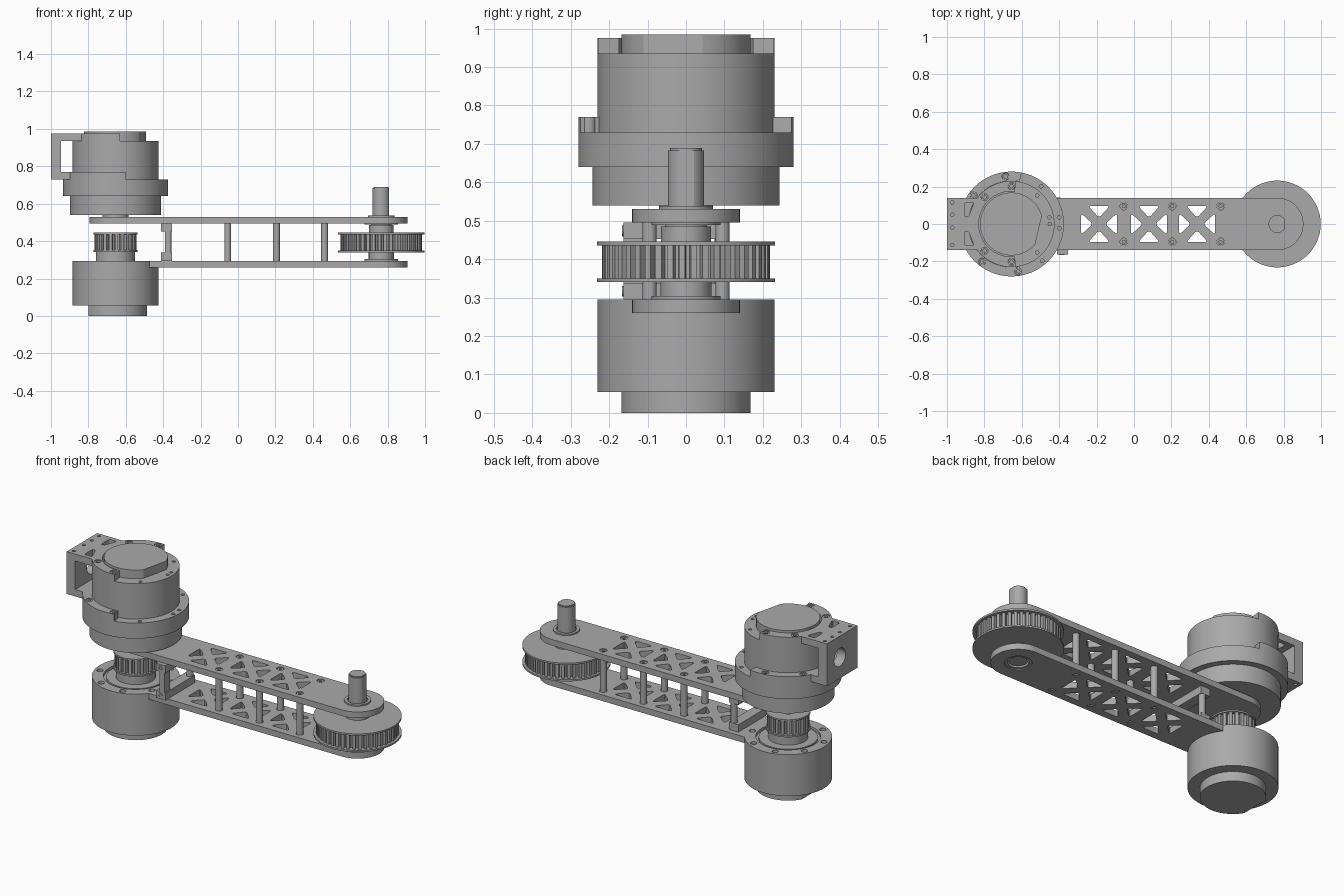
import bpy, bmesh
from math import sin, cos, pi, radians, asin
from mathutils import Matrix, Vector

if "Cube" in bpy.data.objects:
    bpy.data.objects.remove(bpy.data.objects["Cube"])

metal = bpy.data.materials.new("machined grey")
metal.use_nodes = True
grey = (0.40, 0.40, 0.40, 1)
metal.diffuse_color = grey
metal.node_tree.nodes["Principled BSDF"].inputs["Base Color"].default_value = grey

MOTOR, OUT = -0.655, 0.766          # x of the two parallel axes
HALF = 0.14                         # half width of the arm
POSTS = [(x, s * 0.095) for x in (-0.055, 0.205, 0.463) for s in (-1, 1)]


# Outline helpers: each returns a list of 2D points
def arc(cx, r, a0, a1, n=40, cy=0):
    steps = [radians(a0 + (a1 - a0) * i / n) for i in range(n + 1)]
    return [(cx + r * cos(a), cy + r * sin(a)) for a in steps]


def circle(cx, cy, r, n=64):
    return arc(cx, r, 0, 360, n, cy)[:-1]


def flatted(cx, r, d, facing):
    """Circle with one flat at distance d from the centre."""
    a = radians(facing)
    return [p for p in circle(cx, 0, r, 96)
            if (p[0] - cx) * cos(a) + p[1] * sin(a) <= d]


def rect(x0, x1, y0, y1):
    return [(x0, y0), (x1, y0), (x1, y1), (x0, y1)]


def rounded(points, amount=0.2, n=4):
    pts, out = [Vector(p) for p in points], []
    for i, p in enumerate(pts):
        a = p.lerp(pts[i - 1], amount)
        b = p.lerp(pts[(i + 1) % len(pts)], amount)
        for k in range(n + 1):
            t = k / n
            out.append(tuple(a.lerp(p, t).lerp(p.lerp(b, t), t)))
    return out


def toothed(cx, outer, root, teeth):
    out, step = [], 2 * pi / teeth
    for i in range(teeth):
        for f, r in ((0, root), (0.32, root), (0.4, outer), (0.92, outer)):
            a = (i + f) * step
            out.append((cx + r * cos(a), r * sin(a)))
    return out


def bolt_circle(cx, r, angles, size):
    return [circle(cx + r * cos(radians(a)), r * sin(radians(a)), size, 20)
            for a in angles]


def solid(name, loops, lo, hi, matrix=None):
    """Extrude nested outlines from lo to hi; inner outlines become holes."""
    curve = bpy.data.curves.new(name, 'CURVE')
    curve.dimensions, curve.fill_mode = '2D', 'BOTH'
    curve.extrude = (hi - lo) / 2
    for loop in loops:
        s = curve.splines.new('POLY')
        s.points.add(len(loop) - 1)
        for pt, (x, y) in zip(s.points, loop):
            pt.co = (x, y, 0, 1)
        s.use_cyclic_u = True
    temp = bpy.data.objects.new(name + "_curve", curve)
    mesh = bpy.data.meshes.new_from_object(temp)
    bpy.data.objects.remove(temp)
    bpy.data.curves.remove(curve)
    mesh.name = name
    mesh.transform(Matrix.Translation((0, 0, (lo + hi) / 2)))
    if matrix:
        mesh.transform(matrix)
    bm = bmesh.new()
    bm.from_mesh(mesh)
    bmesh.ops.remove_doubles(bm, verts=bm.verts, dist=1e-5)
    bmesh.ops.recalc_face_normals(bm, faces=bm.faces)
    bm.to_mesh(mesh)
    bm.free()
    mesh.materials.clear()
    mesh.materials.append(metal)
    obj = bpy.data.objects.new(name, mesh)
    bpy.context.scene.collection.objects.link(obj)
    return obj


def disc(name, cx, r, lo, hi, holes=()):
    return solid(name, [circle(cx, 0, r, 96), *holes], lo, hi)


# Truss windows and post holes shared by both arm plates
def arm_holes():
    holes = [circle(x, y, 0.02, 20) for x, y in POSTS]
    tri = [(0.097, -0.058), (0.097, 0.058), (0.033, 0)]
    for cx in (-0.187, 0.08, 0.337):
        for k in range(4):
            a = k * pi / 2
            holes.append(rounded([(cx + x * cos(a) - y * sin(a),
                                   x * sin(a) + y * cos(a)) for x, y in tri]))
    return holes


# Arm plates
tip = arc(OUT, HALF, -90, 90)
solid("upper_arm_plate", [tip + arc(MOTOR, HALF, 90, 270), *arm_holes()], 0.495, 0.53)
edge = math_edge = 38
solid("lower_arm_plate",
      [tip + arc(MOTOR, 0.228, edge, -edge), circle(OUT, 0, 0.07), *arm_holes()],
      0.26, 0.295)

# Posts between the plates, with socket screws at the ends
for i, (x, y) in enumerate(POSTS):
    solid(f"post_{i}", [circle(x, y, 0.0185, 24)], 0.27, 0.515)
    for lo, hi in ((0.515, 0.526), (0.262, 0.27)):
        solid(f"post_screw_{i}", [circle(x, y, 0.0185, 24), circle(x, y, 0.009, 6)], lo, hi)

# Sensor frame across the arm near the motor
for name, lo, hi in (("lower", 0.295, 0.338), ("upper", 0.452, 0.495)):
    solid(f"{name}_cross_bar", [rect(-0.412, -0.352, -0.163, 0.11)], lo, hi)
    bolt = circle(-0.385, (lo + hi) / 2, 0.014, 20)
    front = Matrix(((1, 0, 0, 0), (0, 0, 1, 0), (0, 1, 0, 0), (0, 0, 0, 1)))
    solid(f"{name}_cross_bar_screw",
          [bolt, circle(-0.385, (lo + hi) / 2, 0.007, 6)], -0.167, -0.163, front)
solid("cross_bar_column", [rect(-0.39, -0.357, -0.163, -0.112)], 0.338, 0.452)
solid("cross_bar_post", [circle(-0.373, 0.092, 0.018, 24)], 0.338, 0.452)

# Lower motor
solid("lower_motor_cap", [flatted(MOTOR, 0.168, 0.147, 180)], 0, 0.055)
disc("lower_motor_body", MOTOR, 0.23, 0.055, 0.28)
disc("lower_motor_rim", MOTOR, 0.23, 0.28, 0.295,
     [circle(MOTOR, 0, 0.17), *bolt_circle(MOTOR, 0.2, range(15, 360, 45), 0.017)])
disc("lower_motor_face", MOTOR, 0.155, 0.28, 0.292)

# Drive pinion
disc("pinion_hub", MOTOR, 0.105, 0.29, 0.35)
disc("pinion_lower_flange", MOTOR, 0.118, 0.343, 0.352)
solid("pinion_teeth", [toothed(MOTOR, 0.112, 0.092, 22), circle(MOTOR, 0, 0.045)],
      0.352, 0.436)
disc("pinion_upper_flange", MOTOR, 0.118, 0.436, 0.445, [circle(MOTOR, 0, 0.045)])
disc("pinion_shaft", MOTOR, 0.045, 0.352, 0.44)

# Upper motor
disc("upper_motor_boss", MOTOR, 0.07, 0.53, 0.54)
disc("upper_motor_base", MOTOR, 0.243, 0.54, 0.64)
disc("upper_motor_ring", MOTOR, 0.28, 0.64, 0.72)
disc("upper_motor_ring_top", MOTOR, 0.28, 0.72, 0.73,
     bolt_circle(MOTOR, 0.257, (-50, -5, 8, 52), 0.01))
disc("upper_motor_body", MOTOR, 0.23, 0.72, 0.925)
disc("upper_motor_body_top", MOTOR, 0.23, 0.925, 0.935,
     bolt_circle(MOTOR, 0.205, (-48, 0, 10, 48), 0.009))
solid("upper_motor_cap", [flatted(MOTOR, 0.168, 0.15, -14)], 0.93, 0.985)


# Mounting bracket: two C shaped plates joined by a back wall
def bracket_plate(name, outer, inner, end, lo, hi, bolts, extra=()):
    a = 180 - asin(HALF / outer) * 180 / pi
    mid = (outer + inner) / 2
    shape = (arc(MOTOR, outer, end, a) + [(-1, HALF), (-1, -HALF)]
             + arc(MOTOR, outer, 360 - a, 360 - end)
             + arc(MOTOR, inner, 360 - end, end))
    solid(name, [shape, *bolt_circle(MOTOR, mid, bolts, 0.019), *extra], lo, hi)
    for loop, socket in zip(bolt_circle(MOTOR, mid, bolts, 0.018),
                            bolt_circle(MOTOR, mid, bolts, 0.009)):
        solid(name + "_screw", [loop, socket], lo, hi - 0.004)


slots = [rounded([(-0.905, s * 0.115), (-0.855, s * 0.115), (-0.885, s * 0.04),
                  (-0.905, s * 0.04)]) for s in (-1, 1)]
pins = [circle(-0.972, y, 0.009, 16) for y in (-0.112, -0.02, 0.05, 0.115)]
bracket_plate("bracket_top", 0.23, 0.175, 84, 0.935, 0.975,
              (90, 135, 225, 270), slots + pins)
bracket_plate("bracket_bottom", 0.28, 0.231, 79, 0.73, 0.77,
              (97, 143, 232, 278), pins)
side = Matrix(((0, 0, 1, 0), (1, 0, 0, 0), (0, 1, 0, 0), (0, 0, 0, 1)))
solid("bracket_wall", [rect(-HALF, HALF, 0.77, 0.935), circle(0.02, 0.852, 0.052)],
      -1, -0.945, side)

# Driven pulley
disc("pulley_lower_flange", OUT, 0.232, 0.34, 0.35)
solid("pulley_teeth", [toothed(OUT, 0.218, 0.196, 44)], 0.35, 0.436)
disc("pulley_upper_flange", OUT, 0.232, 0.436, 0.446)
disc("pulley_upper_hub", OUT, 0.065, 0.446, 0.485)
disc("pulley_lower_hub", OUT, 0.067, 0.304, 0.34)

# Bearings and output shaft
disc("upper_bearing_flange", OUT, 0.09, 0.489, 0.495)
disc("upper_bearing_spacer", OUT, 0.055, 0.485, 0.489)
disc("upper_bearing_collar", OUT, 0.07, 0.53, 0.538, [circle(OUT, 0, 0.054)])
disc("lower_bearing_flange", OUT, 0.09, 0.295, 0.304)
disc("lower_bearing", OUT, 0.069, 0.264, 0.295, [circle(OUT, 0, 0.054)])
solid("output_shaft", [flatted(OUT, 0.047, 0.043, 0)], 0.27, 0.683)
solid("output_shaft_tip", [flatted(OUT, 0.042, 0.039, 0)], 0.683, 0.689)

# Smooth round sides, keep edges crisp
bpy.ops.object.select_all(action='DESELECT')
for obj in bpy.context.scene.objects:
    if obj.type == 'MESH':
        obj.select_set(True)
        bpy.context.view_layer.objects.active = obj
bpy.ops.object.shade_smooth_by_angle(angle=radians(25))
